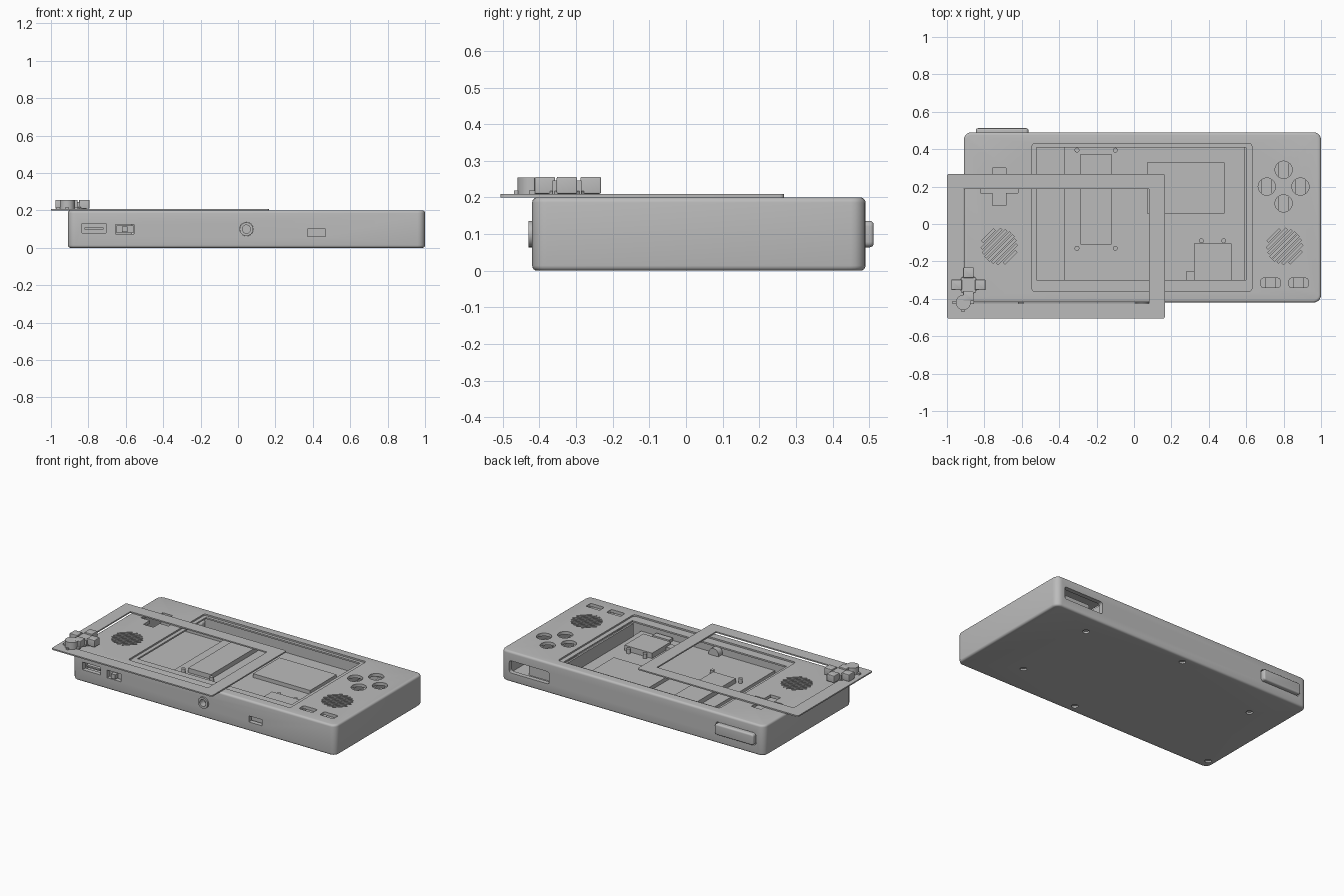
import bpy, bmesh, math
from mathutils import Matrix, Vector

if "Cube" in bpy.data.objects:
    bpy.data.objects.remove(bpy.data.objects["Cube"])

grey = bpy.data.materials.new("plain grey")
grey.diffuse_color = (0.5, 0.5, 0.5, 1)
grey.use_nodes = True
grey.node_tree.nodes["Principled BSDF"].inputs["Base Color"].default_value = grey.diffuse_color


def finish(name, bm):
    me = bpy.data.meshes.new(name)
    bmesh.ops.recalc_face_normals(bm, faces=bm.faces)
    bm.to_mesh(me)
    bm.free()
    ob = bpy.data.objects.new(name, me)
    bpy.context.collection.objects.link(ob)
    me.materials.append(grey)
    return ob


def box(name, x, y, z, corner=0, edge=0, axis=2, turn=0):
    """Box from (min, max) ranges; corner rounds edges along axis, edge rounds the rims."""
    bm = bmesh.new()
    size = Vector((x[1] - x[0], y[1] - y[0], z[1] - z[0]))
    mid = Vector((x[0] + x[1], y[0] + y[1], z[0] + z[1])) / 2
    bmesh.ops.create_cube(bm, size=1)
    bmesh.ops.scale(bm, vec=size, verts=bm.verts)
    along = lambda e: abs((e.verts[0].co - e.verts[1].co).normalized()[axis]) > 0.9
    if corner:
        bmesh.ops.bevel(bm, geom=[e for e in bm.edges if along(e)], offset=corner,
                        segments=5, profile=0.5, affect='EDGES')
    if edge:
        rim = [e for e in bm.edges if all(abs(abs(v.co[axis]) - size[axis] / 2) < 1e-5 for v in e.verts)
               and not along(e)]
        bmesh.ops.bevel(bm, geom=rim, offset=edge, segments=4, profile=0.5, affect='EDGES')
    bmesh.ops.transform(bm, matrix=Matrix.Translation(mid) @ Matrix.Rotation(turn, 4, 'Z'), verts=bm.verts)
    return finish(name, bm)


def rod(name, c, r, depth, axis='Z', sides=32):
    bm = bmesh.new()
    rot = Matrix.Rotation(math.pi / 2, 4, 'X') if axis == 'Y' else Matrix.Identity(4)
    bmesh.ops.create_cone(bm, cap_ends=True, segments=sides, radius1=r, radius2=r, depth=depth,
                          matrix=Matrix.Translation(c) @ rot)
    return finish(name, bm)


def cut(ob, cutters):
    """Subtract each cutter in turn and throw it away."""
    for c in cutters:
        m = ob.modifiers.new("cut", 'BOOLEAN')
        m.operation, m.solver, m.object = 'DIFFERENCE', 'EXACT', c
        dg = bpy.context.evaluated_depsgraph_get()
        me = bpy.data.meshes.new_from_object(ob.evaluated_get(dg))
        ob.modifiers.clear()
        ob.data = me
        bpy.data.objects.remove(c)


def centred(name, x, y, z, w, d, h, **kw):
    return box(name, (x - w / 2, x + w / 2), (y - d / 2, y + d / 2), (z - h / 2, z + h / 2), **kw)


# Hollow case
case = box("case", (-0.91, 1.0), (-0.42, 0.49), (0, 0.2), corner=0.04, edge=0.014)
cutters = [
    box("cavity", (-0.88, 0.97), (-0.39, 0.46), (0.03, 0.18)),
    box("bezel", (-0.545, 0.63), (-0.36, 0.43), (0.19, 0.25), corner=0.015),
    box("window", (-0.52, 0.60), (-0.30, 0.41), (0.15, 0.25)),
    # cross-shaped hole on the left
    centred("cross_a", -0.72, 0.2, 0.2, 0.072, 0.2, 0.1),
    centred("cross_b", -0.72, 0.2, 0.2, 0.2, 0.068, 0.1),
    # front ports
    centred("port_a", -0.77, -0.40, 0.105, 0.13, 0.1, 0.05),
    centred("port_b", -0.605, -0.40, 0.1, 0.1, 0.1, 0.05),
    centred("port_c", 0.42, -0.40, 0.08, 0.095, 0.1, 0.04),
    rod("jack_hole", (0.045, -0.40, 0.1), 0.037, 0.1, 'Y'),
    # shoulder openings at the back
    box("shoulder_l", (-0.85, -0.56), (0.44, 0.55), (0.06, 0.14), corner=0.015, axis=1),
    box("shoulder_r", (0.65, 0.94), (0.44, 0.55), (0.06, 0.14), corner=0.015, axis=1),
]
# Button and menu holes on the right
pads = [(0.8, 0.29), (0.71, 0.2), (0.89, 0.2), (0.8, 0.11)]
cutters += [rod("pad_hole", (x, y, 0.2), 0.046, 0.1) for x, y in pads]
menus = [0.73, 0.88]
cutters += [centred("menu_hole", x, -0.315, 0.2, 0.1, 0.05, 0.1, corner=0.01) for x in menus]
# Diagonal speaker slots trimmed to a circle
for cx in (-0.72, 0.805):
    for i in range(8):
        off = (i - 3.5) * 0.0235
        length = 2 * math.sqrt(0.094 ** 2 - off ** 2)
        cutters.append(centred("slot", cx - off * 0.707, -0.12 + off * 0.707, 0.2,
                               length, 0.0125, 0.1, turn=math.pi / 4))
# Screw holes underneath
screws = [(0.66, 0.35), (0.66, -0.22), (0, 0.44), (0.15, -0.36), (-0.68, 0.24), (-0.86, -0.35)]
cutters += [rod("screw_hole", (x, y, 0), 0.02, 0.024, sides=20) for x, y in screws]
cut(case, cutters)

# Shoulder button, and a support behind the empty opening
box("shoulder_button", (-0.845, -0.565), (0.43, 0.512), (0.064, 0.136), corner=0.015, edge=0.01, axis=1)
box("shoulder_support", (0.68, 0.86), (0.38, 0.40), (0.03, 0.15))

# Front connectors
box("port_tongue", (-0.82, -0.72), (-0.40, -0.34), (0.098, 0.108))
box("port_back", (-0.84, -0.70), (-0.36, -0.34), (0.07, 0.14))
box("power_slider", (-0.65, -0.56), (-0.40, -0.38), (0.08, 0.12))
box("slider_knob", (-0.62, -0.59), (-0.43, -0.39), (0.085, 0.115))
box("small_port_back", (0.36, 0.48), (-0.38, -0.34), (0.05, 0.11))
jack = rod("jack_ring", (0.045, -0.39, 0.1), 0.036, 0.08, 'Y')
cut(jack, [rod("jack_bore", (0.045, -0.43, 0.1), 0.022, 0.1, 'Y')])

# Insides seen through the window
box("main_board", (-0.375, 0.595), (-0.385, 0.455), (0.07, 0.09))
box("battery", (0.07, 0.485), (0.055, 0.33), (0.09, 0.115))
box("raised_module", (-0.285, -0.12), (-0.11, 0.375), (0.09, 0.12))
box("card_socket", (0.32, 0.52), (-0.30, -0.105), (0.09, 0.125))
box("socket_foot", (0.28, 0.32), (-0.30, -0.25), (0.09, 0.11))
box("side_rail", (0.59, 0.602), (-0.30, 0.41), (0.09, 0.175))
for x, y in [(-0.305, 0.395), (-0.1, 0.395), (-0.305, -0.13), (-0.1, -0.13), (0.36, -0.09), (0.48, -0.09)]:
    rod("board_peg", (x, y, 0.1), 0.013, 0.04, sides=16)

# Supports below the button holes
for x, y in pads:
    centred("pad_support", x, y, 0.1, 0.055, 0.1, 0.12)
for x in menus:
    centred("menu_support", x, -0.315, 0.11, 0.06, 0.06, 0.14)

# Loose thin frame lying on the case
frame = box("loose_frame", (-1.0, 0.165), (-0.506, 0.268), (0.2005, 0.209), corner=0.012)
cut(frame, [box("frame_opening", (-0.912, 0.08), (-0.425, 0.187), (0.15, 0.25))])

# Loose direction pad and round button at the left corner
for x, y in [(0, 0.065), (-0.063, 0), (0.063, 0), (0, -0.06)]:
    centred("pad_arm", -0.885 + x, -0.325 + y, 0.233, 0.056, 0.056, 0.046, corner=0.004, edge=0.004)
centred("pad_hub", -0.885, -0.325, 0.228, 0.08, 0.08, 0.036)
centred("pad_plate", -0.885, -0.325, 0.213, 0.105, 0.105, 0.01, turn=math.pi / 4)
rod("loose_button", (-0.913, -0.42, 0.232), 0.04, 0.046)
centred("button_tabs", -0.913, -0.42, 0.214, 0.115, 0.016, 0.01)
centred("button_tab", -0.913, -0.445, 0.214, 0.016, 0.05, 0.01)

# Smooth the rounded edges, keep the corners sharp
for ob in bpy.context.scene.objects:
    ob.select_set(True)
    bpy.context.view_layer.objects.active = ob
bpy.ops.object.shade_smooth_by_angle(angle=math.radians(32))
